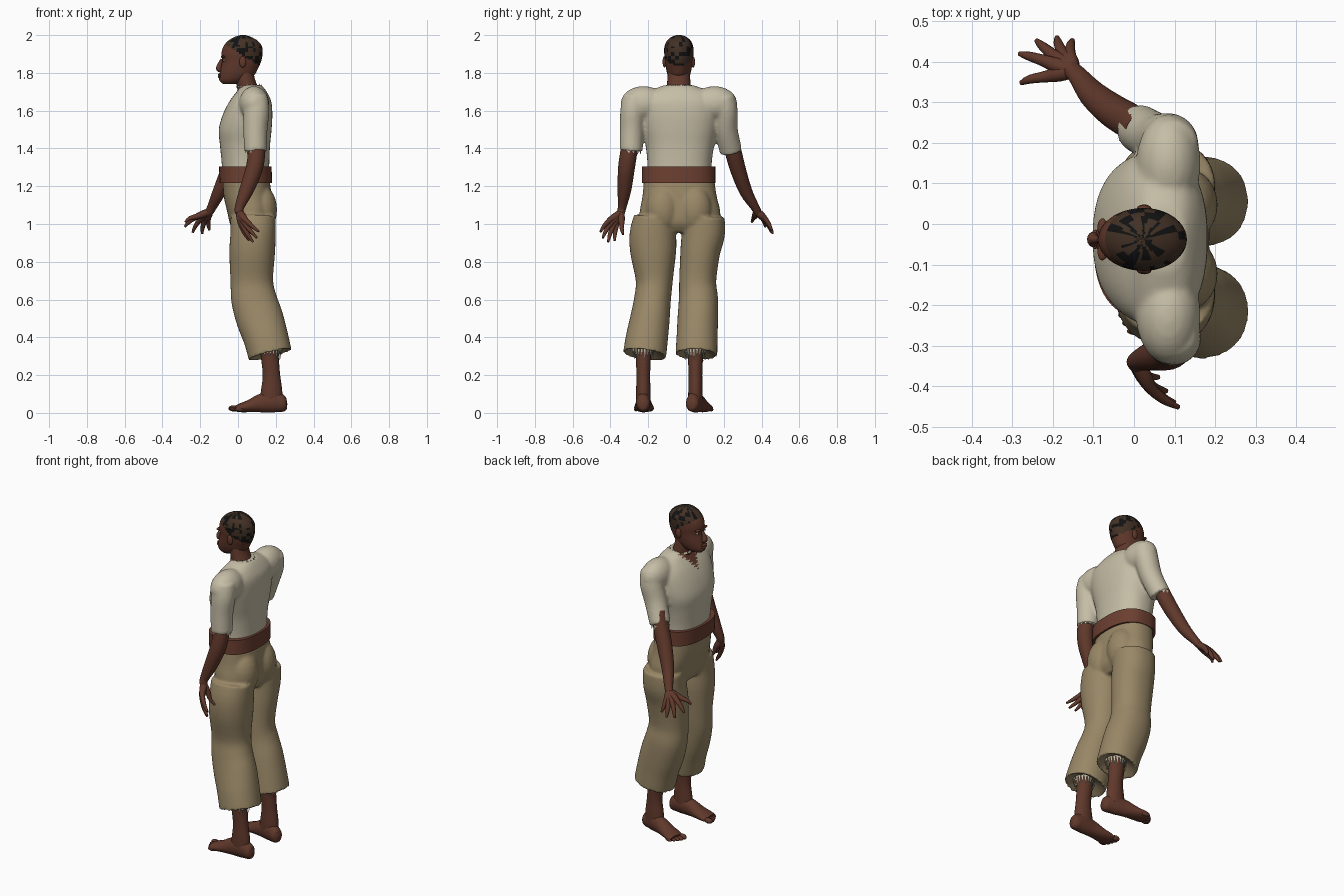
import bpy, bmesh, math, random
from mathutils import Vector, Matrix

if "Cube" in bpy.data.objects:
    bpy.data.objects.remove(bpy.data.objects["Cube"])

random.seed(4)
CY = -0.038  # middle line of the body


def mat(name, r, g, b):
    m = bpy.data.materials.new(name)
    m.diffuse_color = (r, g, b, 1)
    m.use_nodes = True
    m.node_tree.nodes["Principled BSDF"].inputs["Base Color"].default_value = m.diffuse_color
    return m


SKIN = mat("brown skin", .118, .040, .024)
SHIRT = mat("cream cloth", .56, .51, .38)
PANTS = mat("khaki cloth", .32, .245, .135)
BELT = mat("belt leather", .15, .050, .030)
HAIR = mat("dark brown hair", .055, .030, .018)
BLACK = mat("black hair", .006, .006, .006)
EYE = mat("eye white", .45, .40, .33)


def finish(name, bm, m, angle=50):
    bmesh.ops.recalc_face_normals(bm, faces=bm.faces)
    me = bpy.data.meshes.new(name)
    bm.to_mesh(me)
    bm.free()
    me.materials.append(m)
    for p in me.polygons:
        p.use_smooth = True
    me.set_sharp_from_angle(angle=math.radians(angle))
    o = bpy.data.objects.new(name, me)
    bpy.context.collection.objects.link(o)
    return o


def resample(pts, k):
    """Catmull-Rom through tuples of any length."""
    out = []
    n = len(pts)
    for i in range(n - 1):
        a, b, c, d = pts[max(i - 1, 0)], pts[i], pts[i + 1], pts[min(i + 2, n - 1)]
        for s in range(k):
            t = s / k
            out.append([.5 * (2 * q + (r - p) * t + (2 * p - 5 * q + 4 * r - w) * t * t
                              + (3 * q - p - 3 * r + w) * t ** 3) for p, q, r, w in zip(a, b, c, d)])
    out.append(list(pts[-1]))
    return out


def sweep(name, pts, m, ref=(1, 0, 0), flat=False, segs=24, k=4, power=2, dent=0):
    """Tube through (x, y, z, radius along ref, other radius)."""
    pts = resample(pts, k)
    bm = bmesh.new()
    rings = []
    for i, (x, y, z, a, b) in enumerate(pts):
        t = Vector(pts[min(i + 1, len(pts) - 1)][:3]) - Vector(pts[max(i - 1, 0)][:3])
        t = Vector((0, 0, 1)) if flat else t.normalized()
        u = Vector(ref)
        u = (u - t * u.dot(t)).normalized()
        v = t.cross(u)
        ring = []
        for j in range(segs):
            c, s = math.cos(2 * math.pi * j / segs), math.sin(2 * math.pi * j / segs)
            c = math.copysign(abs(c) ** (2 / power), c)
            s = math.copysign(abs(s) ** (2 / power), s)
            ring.append(bm.verts.new(Vector((x, y, z)) + u * a * c + v * b * s))
        rings.append(ring)
    for r0, r1 in zip(rings, rings[1:]):
        for j in range(segs):
            bm.faces.new((r0[j], r0[(j + 1) % segs], r1[(j + 1) % segs], r1[j]))
    for ring, p, d in ((rings[0], pts[0], 0), (rings[-1], pts[-1], dent)):
        c = bm.verts.new(Vector(p[:3]) + Vector((0, 0, d)))
        for j in range(segs):
            bm.faces.new((ring[j], ring[(j + 1) % segs], c))
    return finish(name, bm, m)


def stack(name, rows, m, **kw):
    """Horizontal slices given as (z, x min, x max, y min, y max)."""
    pts = [((a + b) / 2, (c + d) / 2, z, (b - a) / 2, (d - c) / 2) for z, a, b, c, d in rows]
    return sweep(name, pts, m, flat=True, **kw)


def ball(name, loc, rad, m):
    bm = bmesh.new()
    bmesh.ops.create_uvsphere(bm, u_segments=20, v_segments=12, radius=1,
                              matrix=Matrix.Translation(loc) @ Matrix.Diagonal((*rad, 1)))
    return finish(name, bm, m)


def fuse(name, parts, m, voxel, smooth):
    """Weld overlapping parts into one soft surface."""
    bm = bmesh.new()
    for p in parts:
        bm.from_mesh(p.data)
        bpy.data.objects.remove(p)
    o = finish(name, bm, m)
    r = o.modifiers.new("weld", 'REMESH')
    r.mode, r.voxel_size, r.use_smooth_shade = 'VOXEL', voxel, True
    s = o.modifiers.new("soften", 'SMOOTH')
    s.factor, s.iterations = .5, smooth
    bpy.context.view_layer.update()
    me = bpy.data.meshes.new_from_object(o.evaluated_get(bpy.context.evaluated_depsgraph_get()))
    o.modifiers.clear()
    o.data = me
    if not me.materials:
        me.materials.append(m)
    for p in me.polygons:
        p.use_smooth = True
    return o


def fringe(name, c, r0, r1, z0, z1, n, m):
    """Ring of torn cloth teeth hanging from z0 to z1."""
    bm = bmesh.new()
    for j in range(n):
        a = [2 * math.pi * (j + s) / n for s in (0, 1, .5)]
        zt = z1 + random.uniform(0, .35) * (z0 - z1)
        bm.faces.new([bm.verts.new((c[0] + r * math.cos(t), c[1] + r * math.sin(t), z))
                      for t, r, z in zip(a, (r0, r0, r1), (z0, z0, zt))])
    return finish(name, bm, m)


# head with hair painted by a sloping hairline
head_rows = [(z, a, b, CY - w, CY + w) for z, a, b, w in (
    (1.742, -.08, -.01, .026), (1.76, -.099, .05, .046), (1.79, -.098, .088, .060), (1.82, -.092, .104, .067),
    (1.86, -.084, .122, .073), (1.90, -.088, .130, .077), (1.94, -.077, .127, .076),
    (1.97, -.052, .104, .063), (1.99, -.018, .070, .040), (2.0, .012, .040, .013))]
head = stack("head", head_rows, SKIN, segs=44)
head.data.materials.append(HAIR)
head.data.materials.append(BLACK)
patch = {}
for p in head.data.polygons:
    c = p.center
    if c.z > 1.908 - .6 * c.x:
        ang = math.atan2(c.y - CY, c.x - .02)
        key = (int(c.z / .018), int((ang + 4) * 4.5))
        p.material_index = patch.setdefault(key, 2 if random.random() < .42 else 1)

# face details
sweep("nose", [(-.084, CY, 1.872, .008, .008), (-.096, CY, 1.845, .012, .011),
               (-.101, CY, 1.822, .015, .019), (-.09, CY, 1.808, .008, .014)], SKIN, segs=14)
for z in (1.791, 1.779):
    ball("lip", (-.096, CY, z), (.011, .024, .007), SKIN)
for s in (-1, 1):
    ball("brow", (-.078, CY + s * .03, 1.885), (.012, .022, .007), SKIN)
    ball("eye", (-.071, CY + s * .031, 1.866), (.010, .012, .006), EYE)
    ball("pupil", (-.079, CY + s * .031, 1.866), (.004, .005, .005), BLACK)
    ball("ear", (.025, CY + s * .076, 1.858), (.018, .010, .030), SKIN)
sweep("neck", [(.075, CY, 1.62, .055, .07), (.055, CY, 1.70, .055, .065),
               (.04, CY, 1.76, .05, .061), (.03, CY, 1.82, .05, .055)], SKIN)

# shirt: torso, shoulders and sleeves welded together
torso = stack("torso", [
    (1.25, -.082, .165, -.205, .135), (1.33, -.087, .166, -.205, .137), (1.42, -.096, .170, -.215, .150),
    (1.50, -.102, .178, -.235, .168), (1.58, -.080, .182, -.25, .178), (1.65, -.045, .176, -.25, .175),
    (1.70, -.008, .152, -.20, .125), (1.735, .015, .125, -.115, .04)], SHIRT, segs=40, power=2.3)
sleeve_l = [(.090, -.265, 1.67, .068, .068), (.097, -.282, 1.60, .069, .066), (.092, -.287, 1.50, .064, .063),
            (.093, -.290, 1.385, .061, .061)]
sleeve_r = [(.092, .190, 1.67, .068, .068), (.085, .208, 1.60, .069, .066), (.055, .213, 1.50, .064, .061),
            (.008, .238, 1.385, .058, .060)]
parts = [torso]
for y, rows in ((-.225, sleeve_l), (.150, sleeve_r)):
    parts += [ball("shoulder", (.085, y, 1.638), (.080, .122, .092), SHIRT), sweep("sleeve", rows, SHIRT)]
shirt = fuse("shirt", parts, SHIRT, .009, 6)
shirt.data.materials.append(SKIN)
for p in shirt.data.polygons:  # open V neck
    c = p.center
    if c.x < .04 and abs(c.y - CY) < (c.z - 1.635) * .75 + .010 * math.sin(c.z * 420):
        p.material_index = 1
fringe("left_sleeve_hem", (.093, -.290), .056, .054, 1.395, 1.365, 14, SHIRT)
fringe("right_sleeve_hem", (.006, .240), .055, .054, 1.395, 1.365, 14, SHIRT)
fringe("collar_hem", (.060, CY), .072, .062, 1.722, 1.745, 16, SHIRT)

# forearms and hands
arms = {
    "left": ([(.093, -.290, 1.46, .045, .045), (.098, -.303, 1.38, .046, .045), (.085, -.316, 1.29, .045, .044),
              (.045, -.326, 1.18, .038, .036), (.008, -.338, 1.09, .025, .023), (.008, -.345, 1.06, .023, .021)],
             [(.11, -.452, .96), (.10, -.44, .927), (.08, -.412, .905), (.06, -.378, .912), (.078, -.333, .945)],
             (-.022, -.008, .012)),
    "right": ([(.02, .23, 1.46, .042, .042), (-.008, .252, 1.375, .044, .044), (-.050, .278, 1.28, .043, .041),
               (-.100, .318, 1.17, .035, .034), (-.138, .365, 1.09, .025, .023), (-.152, .378, 1.065, .023, .022)],
              [(-.282, .42, .985), (-.24, .452, .955), (-.19, .460, .948), (-.152, .453, .968), (-.278, .348, 1.01)],
              (-.008, .005, .014))}
for side, (rows, tips, bulge) in arms.items():
    sweep(side + "_forearm", rows, SKIN)
    wrist = Vector(rows[-1][:3])
    for i, tip in enumerate(tips):
        tip = Vector(tip)
        mid = wrist.lerp(tip, .5) + Vector(bulge) * (.8 if i < 4 else .2)
        far = wrist.lerp(tip, .8) + Vector(bulge) * .6
        sweep(side + "_finger", [(*wrist, .019, .019), (*wrist.lerp(mid, .5), .020, .020), (*mid, .015, .015),
                                 (*far, .011, .011), (*tip, .006, .006)], SKIN, segs=10, k=3)

# belt
stack("belt", [(1.218, -.098, .180, -.234, .155), (1.305, -.100, .178, -.234, .155)], BELT, segs=48, k=2, power=2.5)

# trousers: hips, seat and two wide legs
hips = stack("hips", [
    (1.25, -.082, .165, -.222, .148), (1.15, -.076, .178, -.230, .162), (1.06, -.056, .186, -.245, .182),
    (1.0, -.042, .180, -.235, .165), (.955, -.02, .15, -.18, .10)], PANTS, segs=40, power=2.3)
leg_x = [(1.035, -.040, .200), (.95, -.040, .200), (.85, -.046, .196), (.70, -.040, .186), (.60, -.036, .205),
         (.50, -.010, .240), (.40, .028, .266), (.305, .055, .287)]
leg_y = {"left": [(-.275, -.055), (-.298, -.052), (-.295, -.052), (-.266, -.070), (-.275, -.080), (-.295, -.086),
                  (-.318, -.095), (-.334, -.105)],
         "right": [(-.020, .204), (-.024, .206), (-.030, .180), (-.036, .160), (-.038, .170), (-.045, .170),
                   (-.050, .167), (-.056, .166)]}
parts = [hips]
for side, ys in leg_y.items():
    rows = [((a + b) / 2, (c + d) / 2, z, (b - a) / 2, (d - c) / 2) for (z, a, b), (c, d) in zip(leg_x, ys)]
    parts.append(sweep("trouser_leg", rows, PANTS, segs=32, power=2.15, dent=.07))
for s in (-1, 1):
    parts.append(ball("seat", (.125, CY + s * .085, 1.075), (.082, .092, .13), PANTS))
fuse("trousers", parts, PANTS, .0085, 4)

# shins, torn hems, feet and toes
for side, ay, turn in (("left", -.226, .02), ("right", .050, math.radians(15))):
    sweep(side + "_shin", [(.15, ay, .48, .05, .045), (.168, ay, .30, .047, .040), (.177, ay, .20, .046, .036),
                           (.178, ay, .12, .056, .038), (.175, ay, .06, .06, .038)], SKIN)
    fringe(side + "_torn_hem", (.172, ay), .062, .052, .345, .268, 22, SHIRT)
    d = Vector((-math.cos(turn), math.sin(turn), 0))
    w = Vector((math.sin(turn), math.cos(turn), 0))
    out = -1 if side == "left" else 1

    def at(f, sd, z):
        return Vector((.175, ay, z)) + d * f + w * sd * out

    sweep(side + "_foot", [(*at(f, sd, z), a, b) for f, sd, z, a, b in (
        (-.084, 0, .042, .018, .022), (-.068, 0, .044, .034, .040), (-.02, 0, .058, .039, .056),
        (.05, 0, .052, .040, .050), (.11, .0, .037, .047, .034), (.16, .0, .027, .052, .024),
        (.185, .0, .023, .046, .017))], SKIN, ref=w)
    for i, (f, r) in enumerate(((.198, .016), (.196, .0115), (.188, .011), (.178, .010), (.166, .010))):
        o = ball(side + "_toe", (0, 0, 0), (.026, r, r), SKIN)
        o.location = at(f, -.036 + .0195 * i, .004 + r + .004)
        o.rotation_euler.z = -turn
